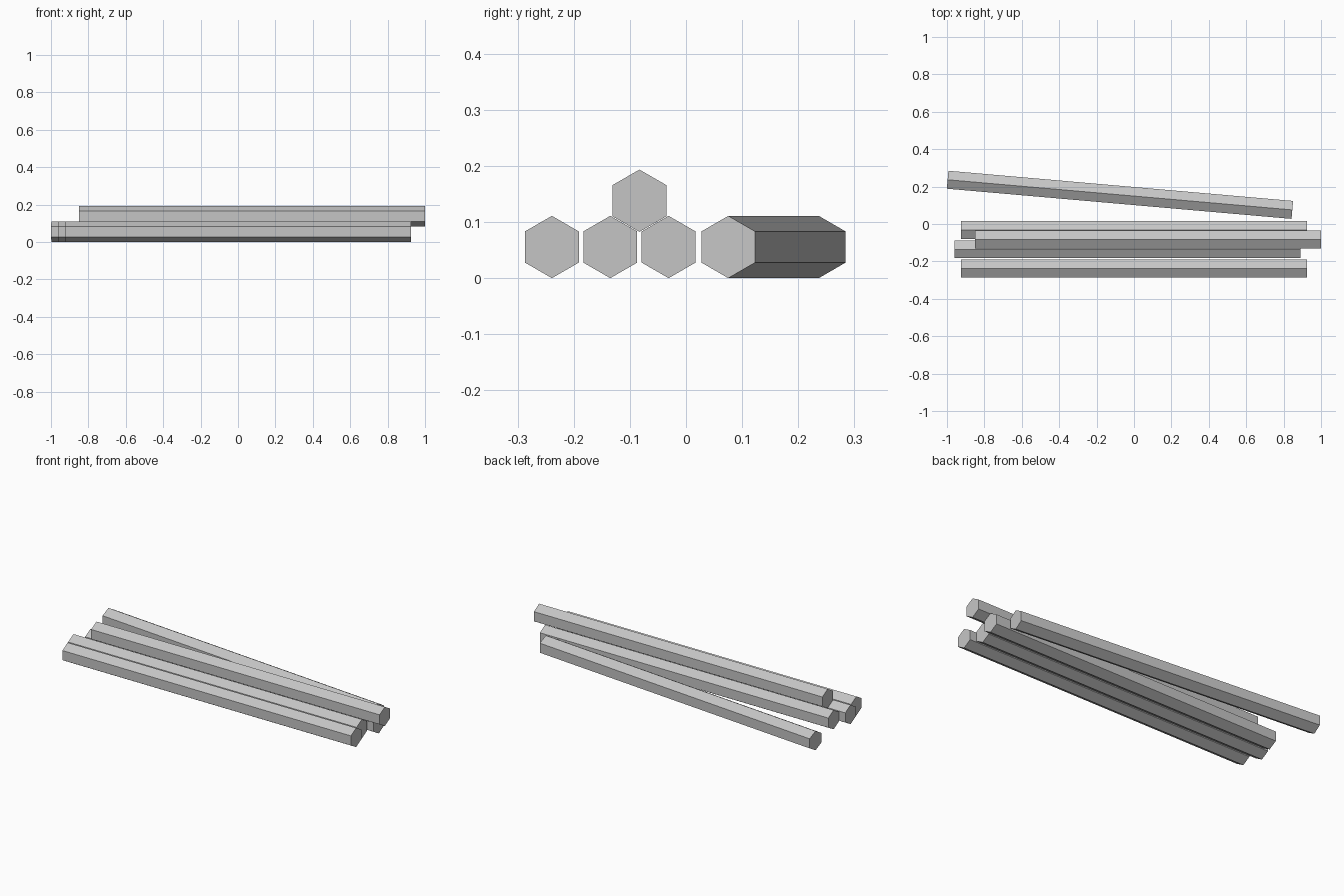
import bpy
import bmesh
from math import sin, cos, tau, radians

cube = bpy.data.objects.get("Cube")
if cube:
    bpy.data.objects.remove(cube)

LENGTH = 1.85
RADIUS = 0.0555
SIDES = 6

grey = bpy.data.materials.new("plain_grey")
grey.use_nodes = True
colour = (0.56, 0.56, 0.56, 1)
grey.diffuse_color = colour
grey.node_tree.nodes["Principled BSDF"].inputs["Base Color"].default_value = colour


def bar(name, x, y, z, turn=0):
    """Hexagonal bar lying along x, with one edge pointing straight up."""
    bm = bmesh.new()
    ring = [bm.verts.new((-LENGTH / 2, RADIUS * sin(tau * i / SIDES), RADIUS * cos(tau * i / SIDES)))
            for i in range(SIDES)]
    end = bm.faces.new(ring)
    moved = bmesh.ops.extrude_face_region(bm, geom=[end], use_keep_orig=True)["geom"]
    bmesh.ops.translate(bm, vec=(LENGTH, 0, 0),
                        verts=[v for v in moved if isinstance(v, bmesh.types.BMVert)])
    bmesh.ops.recalc_face_normals(bm, faces=bm.faces)
    mesh = bpy.data.meshes.new(name)
    bm.to_mesh(mesh)
    bm.free()
    mesh.materials.append(grey)
    obj = bpy.data.objects.new(name, mesh)
    obj.location = (x, y, z)
    obj.rotation_euler.z = radians(turn)
    bpy.context.collection.objects.link(obj)


# Three parallel bars on the ground
bar("front_bar", 0, -0.239, RADIUS)
bar("middle_bar", -0.036, -0.135, RADIUS)
bar("rear_bar", 0, -0.031, RADIUS)

# One bar resting in the groove between two others
bar("top_bar", 0.075, -0.083, 0.138)

# Loose bar lying askew behind the stack
bar("askew_bar", -0.075, 0.156, RADIUS, turn=-5)
